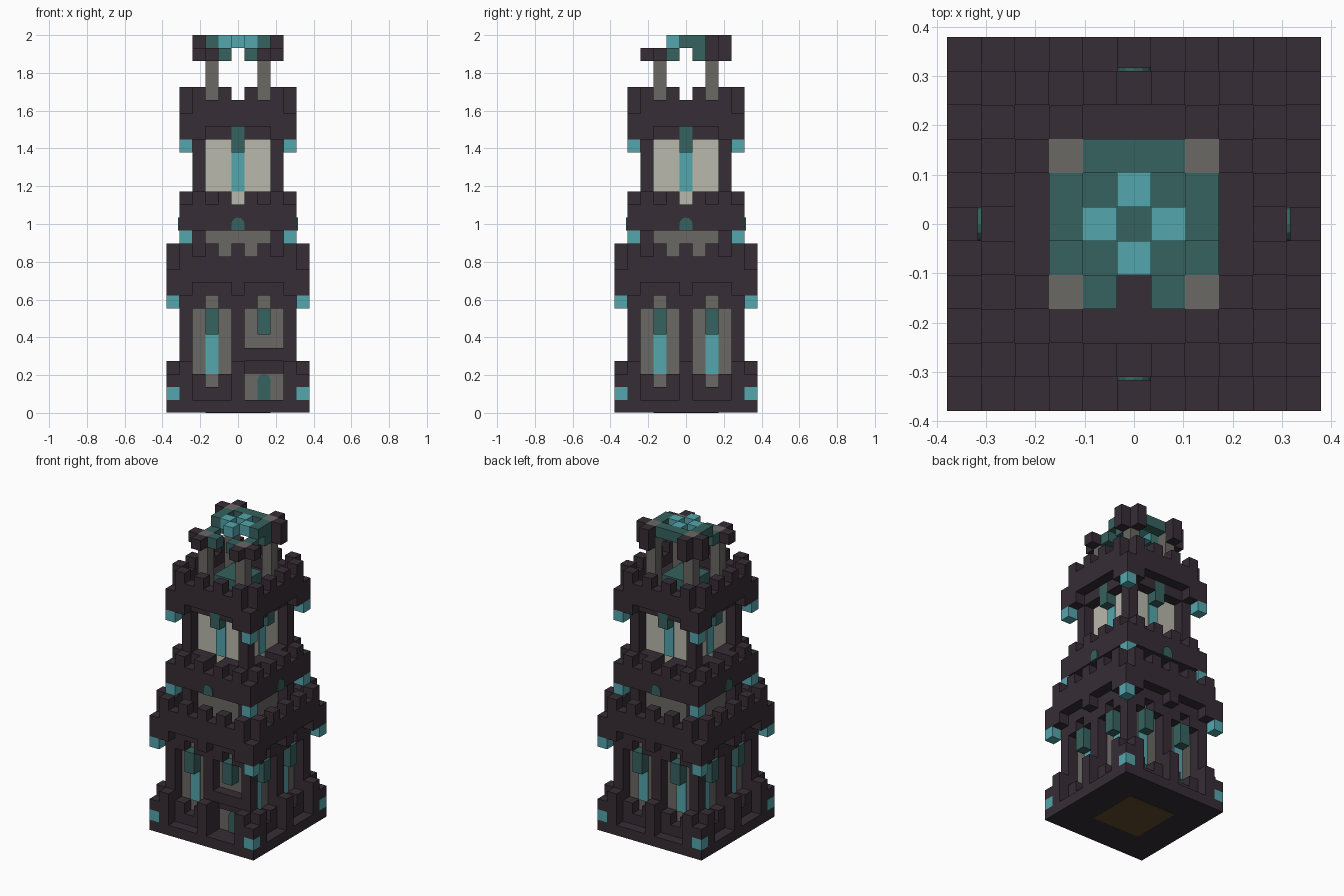
import bpy, bmesh, math
from mathutils import Matrix

U = 2 / 29  # edge of one block

if "Cube" in bpy.data.objects:
    bpy.data.objects.remove(bpy.data.objects["Cube"], do_unlink=True)


def material(name, rgb):
    m = bpy.data.materials.new(name)
    m.use_nodes = True
    m.diffuse_color = (*rgb, 1)
    m.node_tree.nodes["Principled BSDF"].inputs["Base Color"].default_value = (*rgb, 1)
    return m


DARK = material("dark stone", (.037, .026, .036))
TEAL = material("deep teal", (.037, .122, .112))
CYAN = material("light teal", (.087, .381, .413))
GRAY = material("gray stone", (.147, .138, .127))
BEIGE = material("pale stone", (.491, .479, .413))
BROWN = material("brown wood", (.12, .07, .025))


def add_box(bm, x0, x1, y0, y1, z0, z1):
    size = Matrix.Diagonal((x1 - x0, y1 - y0, z1 - z0, 1))
    place = Matrix.Translation(((x0 + x1) / 2, (y0 + y1) / 2, (z0 + z1) / 2))
    bmesh.ops.create_cube(bm, size=1, matrix=place @ size)


def finish(name, mat, bm, turns):
    """Copy the front geometry round the given quarter turns and make an object."""
    out = bmesh.new()
    src = bpy.data.meshes.new(name)
    bm.to_mesh(src)
    for t in turns:
        seen = len(out.verts)
        out.from_mesh(src)
        out.verts.ensure_lookup_table()
        bmesh.ops.rotate(out, verts=out.verts[seen:], cent=(0, 0, 0),
                         matrix=Matrix.Rotation(t * math.pi / 2, 3, "Z"))
    bmesh.ops.scale(out, vec=(U, U, U), verts=out.verts)
    out.to_mesh(src)
    bm.free()
    out.free()
    src.materials.append(mat)
    obj = bpy.data.objects.new(name, src)
    bpy.context.collection.objects.link(obj)


def part(name, mat, boxes, turns=(0,)):
    bm = bmesh.new()
    for b in boxes:
        add_box(bm, *b)
    finish(name, mat, bm, turns)


def cell(x, y, z0, z1):
    """Column of blocks centred on a grid cell."""
    return (x - .5, x + .5, y - .5, y + .5, z0, z1)


def slab(r, z0, z1):
    return (-r, r, -r, r, z0, z1)


def arch(name, x, y, z, h, turns):
    """Thin round-topped door plate."""
    bm = bmesh.new()
    pts = [(x - .5, z), (x + .5, z)]
    pts += [(x + .5 * math.cos(a), z + h - .5 + .5 * math.sin(a))
            for a in (math.pi * i / 6 for i in range(7))]
    face = bm.faces.new([bm.verts.new((px, y - .1, pz)) for px, pz in pts])
    ext = bmesh.ops.extrude_face_region(bm, geom=[face])
    bmesh.ops.translate(bm, vec=(0, .15, 0),
                        verts=[v for v in ext["geom"] if isinstance(v, bmesh.types.BMVert)])
    bmesh.ops.recalc_face_normals(bm, faces=bm.faces)
    finish(name, TEAL, bm, turns)


ALL = (0, 1, 2, 3)


def battlement(name, n, z, drops):
    """Overhanging ring with teeth, low corners and glowing corner blocks."""
    boxes = [(-n + .5, n - .5, -n - .5, -n + .5, z, z + 2)]
    boxes += [cell(i, -n, z + 2, z + 3) for i in range(1 - n, n, 2)]
    boxes += [cell(i, -n, z - 1, z) for i in drops]
    low = z - 1 if drops else z
    boxes.append(cell(-n, -n, low, low + 2))
    part(name + "_battlement", DARK, boxes, ALL)
    part(name + "_corner_lamps", CYAN, [cell(-n, -n, low - 1, low)], ALL)


# Base plinth
part("plinth", DARK, [(-5.5, 5.5, -5.5, 5.5, .03, 1)])
part("underside_hatch", BROWN, [slab(2.5, 0, .1)])
part("plinth_posts", DARK, [cell(i, -5, 1, 4) for i in (-4, 0, 4)]
     + [cell(-5, -5, 2, 3)], ALL)
part("plinth_corner_lamps", CYAN, [cell(-5, -5, 1, 2)], ALL)

# Lower storey: gray core, pillars and recessed windows
part("lower_core", GRAY, [slab(3.5, 1, 9.5)])
part("lower_pillars", DARK, [cell(i, -4, 1, 9) for i in (-4, 0)], ALL)
part("lower_ceiling", DARK, [slab(4.5, 9, 11)])


def lower_window(name, c, turns):
    sill = [(c - 1.5, c + 1.5, -4.5, -3.5, 1, 2)]
    sill += [cell(c + s, -4, 2, 3) for s in (-1, 1)]
    part(name + "_sill", DARK, sill, turns)
    part(name + "_pane", CYAN, [(c - .5, c + .5, -3.6, -3.4, 3, 6)], turns)


def lower_hood(name, c):
    part(name + "_lintel", DARK, [cell(c + s, -4, 8, 9) for s in (-1, 1)], ALL)
    part(name + "_hanging_block", TEAL, [cell(c, -4, 6, 8)], ALL)


lower_window("left_window", -2, ALL)
lower_window("right_window", 2, (1, 2, 3))
lower_hood("left_window", -2)
lower_hood("right_window", 2)

# Front doorway under a short window
part("door_beam", DARK, [(.5, 3.5, -4.5, -3.5, 4, 5), (.5, 3.5, -3.6, -3.4, 3, 4)])
arch("front_door", 2, -3.5, 1, 2, (0,))

battlement("lower", 5, 10, (-4, 0, 4))

# Middle storey
part("middle_core", GRAY, [slab(2.5, 11, 14)])
part("middle_pillars", DARK, [cell(-3, -3, 11, 14)], ALL)
part("middle_floor", DARK, [slab(3.5, 14, 16)])
part("middle_sill", DARK, [(s * 2 - 1.5, s * 2 + 1.5, -3.5, -2.5, 16, 17)
                           for s in (-1, 1)], ALL)
battlement("middle", 4, 14, ())
arch("balcony_arch", 0, -4.5, 14, 1, ALL)

# Upper storey with tall pale windows
part("upper_core", BEIGE, [slab(2.5, 16, 22)])
part("upper_pillars", DARK, [cell(-3, -3, 16, 22)], ALL)
part("upper_panes", CYAN, [(-.5, .5, -2.6, -2.4, 17, 20)], ALL)
part("upper_lintels", DARK, [(s * 1.5 - 1, s * 1.5 + 1, -3.5, -2.5, 21, 22)
                             for s in (-1, 1)], ALL)
part("upper_hanging_blocks", TEAL, [cell(0, -3, 20, 22)], ALL)
part("roof_floor", DARK, [slab(3.5, 22, 23)])
part("roof_dais", TEAL, [slab(1.5, 23, 24)])
battlement("upper", 4, 22, (-3, 3))

# Rooftop canopy, lower at the front than at the back
part("canopy_posts", GRAY, [cell(s * 2, y, 23, z) for s in (-1, 1)
                            for y, z in ((-2, 28), (2, 29))])
caps = []
for s in (-1, 1):
    caps += [cell(s * 3, -2, 27, 28), cell(s * 2, -3, 27, 28),
             cell(s * 3, 2, 27, 29), cell(s * 2, 3, 27, 29)]
part("canopy_corner_caps", DARK, caps)
ring = [(-1.5, 1.5, 1.5, 2.5, 28, 29)]
for s in (-1, 1):
    ring += [cell(s, -2, 27, 28), cell(s * 2, -1, 27, 28),
             cell(s * 2, 0, 28, 29), cell(s * 2, 1, 27, 29)]
part("canopy_ring", TEAL, ring)
part("canopy_crystals", CYAN, [cell(0, -1, 28, 29)], ALL)
